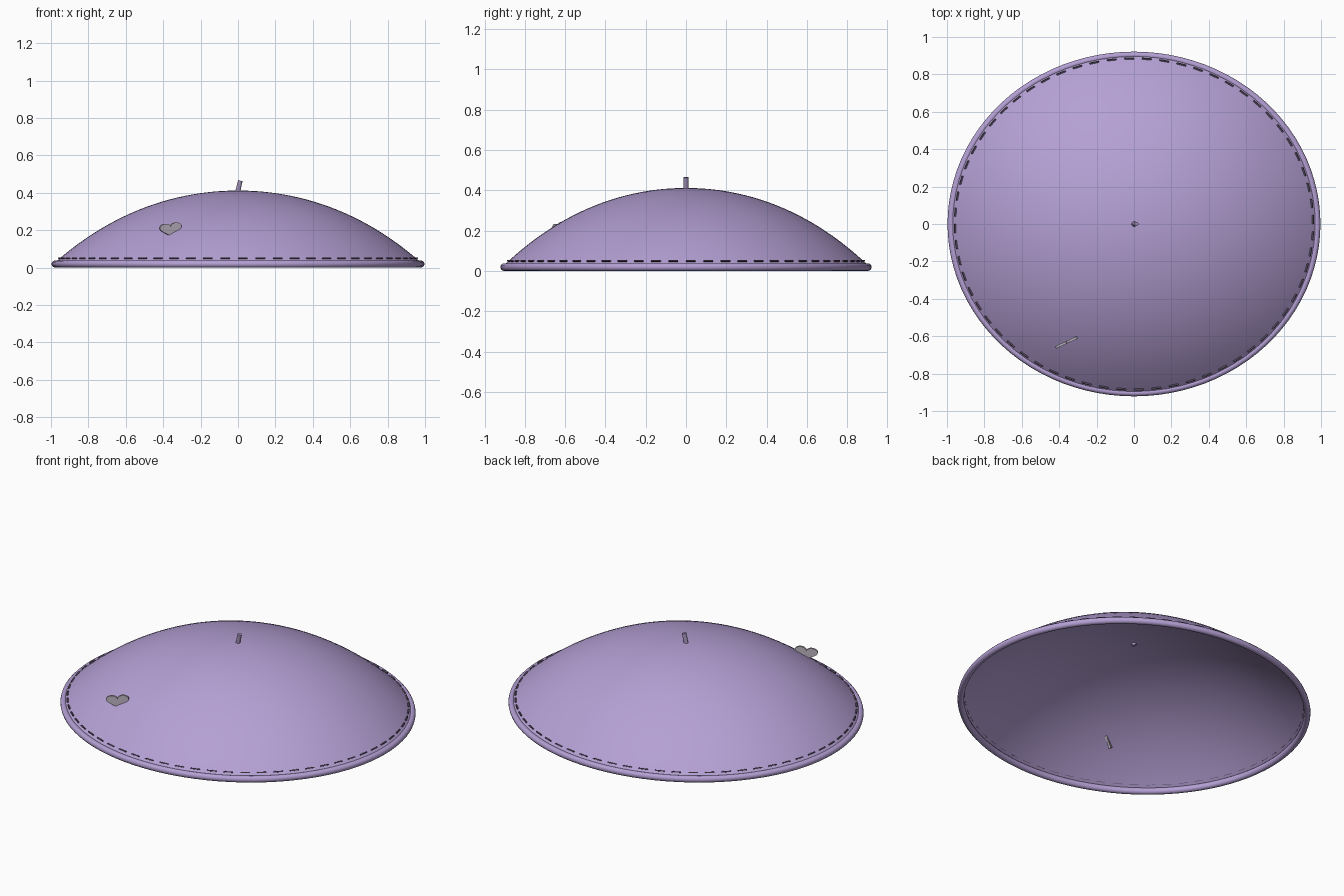
import bpy, bmesh, math
from mathutils import Matrix, Vector

if "Cube" in bpy.data.objects:
    bpy.data.objects.remove(bpy.data.objects["Cube"])

RX, RY = 0.99, 0.915   # outer radii of the oval plan


def mat(name, rgb):
    m = bpy.data.materials.new(name)
    m.diffuse_color = (*rgb, 1)
    m.use_nodes = True
    m.node_tree.nodes["Principled BSDF"].inputs["Base Color"].default_value = m.diffuse_color
    return m


LILAC = mat("lilac felt", (0.46, 0.35, 0.66))
STEM = mat("dusky lilac", (0.36, 0.28, 0.48))
GREY = mat("silver grey", (0.50, 0.45, 0.53))
THREAD = mat("dark thread", (0.10, 0.08, 0.13))


def height(r):
    return 0.412 - 0.345 * r**2 - 0.05 * r**4


def finish(bm, name, material, smooth=True):
    bmesh.ops.recalc_face_normals(bm, faces=bm.faces)
    me = bpy.data.meshes.new(name)
    bm.to_mesh(me)
    bm.free()
    ob = bpy.data.objects.new(name, me)
    bpy.context.collection.objects.link(ob)
    me.materials.append(material)
    for p in me.polygons:
        p.use_smooth = smooth
    return ob


def lathe(name, profile, material, closed=False, n=96):
    """Sweep (r, z) points round the oval plan."""
    bm = bmesh.new()
    rings = []
    for r, z in profile:
        if r == 0:
            rings.append([bm.verts.new((0, 0, z))] * n)
        else:
            rings.append([bm.verts.new((RX * r * math.cos(2 * math.pi * i / n),
                                        RY * r * math.sin(2 * math.pi * i / n), z)) for i in range(n)])
    pairs = list(zip(rings, rings[1:])) + ([(rings[-1], rings[0])] if closed else [])
    for a, b in pairs:
        for i in range(n):
            j = (i + 1) % n
            bm.faces.new(list(dict.fromkeys((a[i], a[j], b[j], b[i]))))
    return finish(bm, name, material)


# Domed crown, open underneath
lathe("crown", [(i / 24 * 0.985, height(i / 24 * 0.985)) for i in range(25)], LILAC)

# Rolled band round the rim
lathe("rim_band", [(0.988 + 0.019 * math.cos(k * math.pi / 6), 0.019 + 0.019 * math.sin(k * math.pi / 6))
                   for k in range(12)], LILAC, closed=True)

# Dashed stitching just above the rim
bm = bmesh.new()
COUNT = 64
for i in range(COUNT):
    ends = []
    for s in range(4):
        a = 2 * math.pi * (i + 0.55 * s / 3) / COUNT
        ends.append([bm.verts.new((RX * r * math.cos(a), RY * r * math.sin(a), z))
                     for r, z in ((0.966, 0.045), (0.973, 0.049), (0.970, 0.054), (0.962, 0.051))])
    for p, q in zip(ends, ends[1:]):
        for k in range(4):
            bm.faces.new((p[k], p[(k + 1) % 4], q[(k + 1) % 4], q[k]))
    bm.faces.new(ends[0])
    bm.faces.new(ends[-1])
finish(bm, "stitching", THREAD, smooth=False)

# Little leaning stem at the top
bm = bmesh.new()
bmesh.ops.create_cone(bm, cap_ends=True, segments=16, radius1=0.013, radius2=0.012, depth=0.065,
                      matrix=Matrix.Translation((0.005, 0, 0.433)) @ Matrix.Rotation(math.radians(13), 4, 'Y'))
stem = finish(bm, "stem", STEM, smooth=False)
for p in stem.data.polygons:
    p.use_smooth = len(p.vertices) == 4

# Heart badge standing on the front left slope
bm = bmesh.new()
pts = []
for i in range(40):
    t = 2 * math.pi * i / 40
    x = 16 * math.sin(t)**3
    y = 13 * math.cos(t) - 5 * math.cos(2 * t) - 2 * math.cos(3 * t) - math.cos(4 * t)
    pts.append(Vector((x * 0.0040, 0.006, (y + 2.5) * 0.0027)))
face = bm.faces.new([bm.verts.new(p) for p in pts])
ext = bmesh.ops.extrude_face_region(bm, geom=[face])
bmesh.ops.translate(bm, verts=[v for v in ext["geom"] if isinstance(v, bmesh.types.BMVert)], vec=(0, -0.013, 0))
bmesh.ops.transform(bm, verts=bm.verts, matrix=Matrix.Translation((-0.36, -0.632, 0.199))
                    @ Matrix.Rotation(math.radians(25), 4, 'Z') @ Matrix.Rotation(math.radians(-7), 4, 'Y'))
finish(bm, "heart_badge", GREY, smooth=False)
